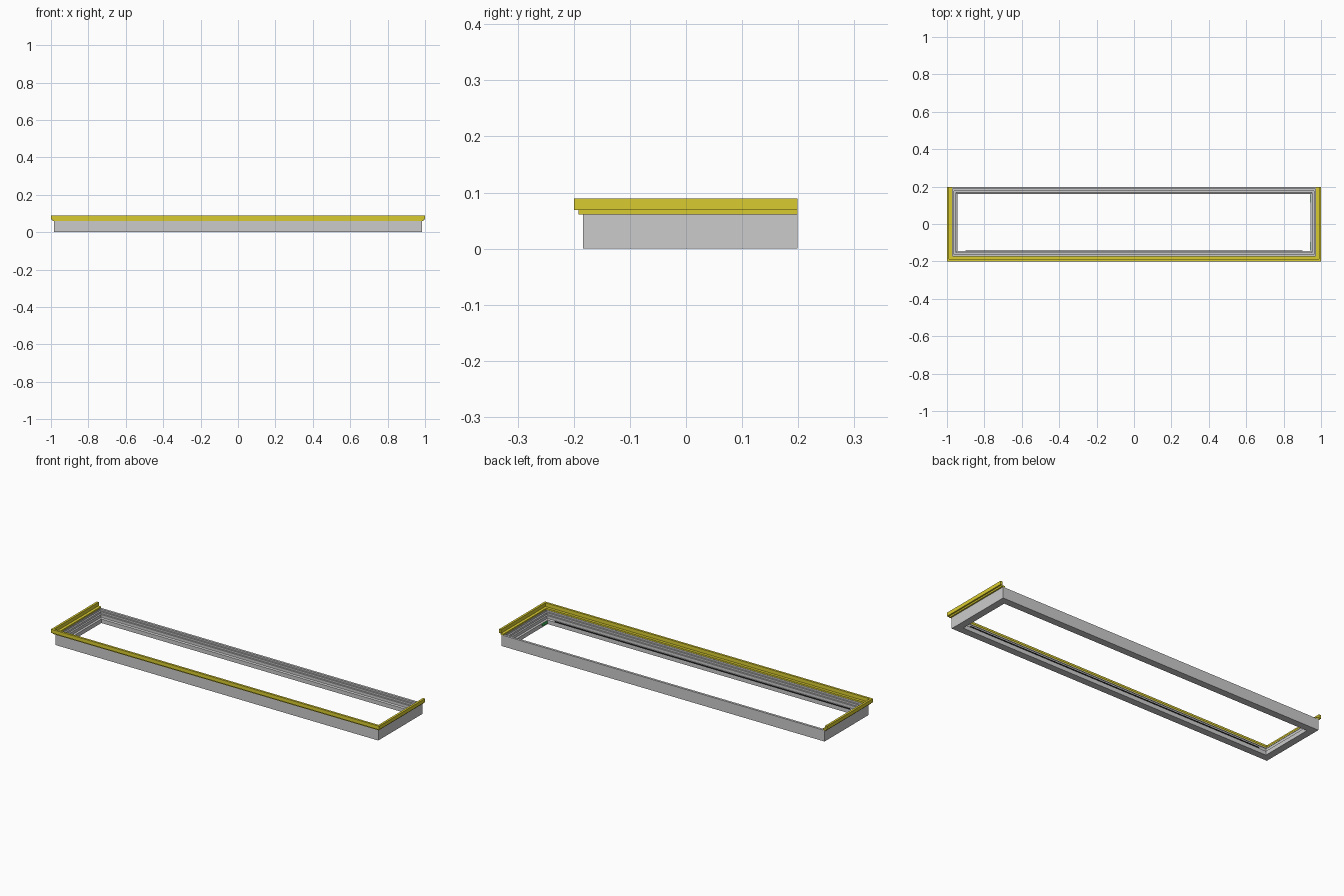
import bpy, bmesh
from mathutils import Vector

if "Cube" in bpy.data.objects:
    bpy.data.objects.remove(bpy.data.objects["Cube"])

X, Y0, Y1 = 0.984, -0.184, 0.199   # outer rectangle of the frame


def material(name, color):
    m = bpy.data.materials.new(name)
    m.diffuse_color = color
    m.use_nodes = True
    m.node_tree.nodes["Principled BSDF"].inputs["Base Color"].default_value = m.diffuse_color
    return m


def finish(name, bm, mat=None):
    bmesh.ops.recalc_face_normals(bm, faces=bm.faces)
    me = bpy.data.meshes.new(name)
    bm.to_mesh(me)
    bm.free()
    if mat:
        me.materials.append(mat)
    ob = bpy.data.objects.new(name, me)
    bpy.context.collection.objects.link(ob)
    return ob


def sweep(name, profile, corner, closed, mat=None):
    """Mitred sweep of (inset, z) points; corner(inset) gives path corners."""
    bm = bmesh.new()
    rows = []
    for d, z in profile:
        rows.append([bm.verts.new((x, y, z)) for x, y in corner(d)])
    n, c = len(rows), len(rows[0])
    for i in range(n):
        a, b = rows[i], rows[(i + 1) % n]
        for j in range(c if closed else c - 1):
            k = (j + 1) % c
            bm.faces.new((a[j], a[k], b[k], b[j]))
    if not closed:
        bm.faces.new([r[0] for r in rows])
        bm.faces.new([r[-1] for r in rows])
    return finish(name, bm, mat)


def box(name, lo, hi, mat):
    bm = bmesh.new()
    bmesh.ops.create_cube(bm, size=1)
    lo, hi = Vector(lo), Vector(hi)
    for v in bm.verts:
        v.co = (lo + hi) / 2 + v.co * (hi - lo)
    return finish(name, bm, mat)


def ring(d):
    return [(-X + d, Y0 + d), (X - d, Y0 + d), (X - d, Y1 - d), (-X + d, Y1 - d)]


def three_sides(d):
    return [(-X + d, Y1), (-X + d, Y0 + d), (X - d, Y0 + d), (X - d, Y1)]


yellow = material("yellow", (0.70, 0.60, 0.03, 1))
black = material("black", (0.03, 0.03, 0.03, 1))
green = material("green", (0.05, 0.6, 0.1, 1))

# stepped grey frame
sweep("window_frame", [(0, 0), (0, .061), (.013, .061), (.013, .052), (.022, .052),
                       (.022, .042), (.031, .042), (.031, .026), (.039, .022), (.039, 0)],
      ring, True)

# yellow angle trim along the front and both ends: flange plus raised outer lip
sweep("edge_trim", [(-.008, .061), (-.008, .069), (-.016, .069), (-.016, .089),
                    (-.004, .089), (-.004, .069), (.011, .069), (.011, .061)],
      three_sides, False, yellow)

# dark gasket on the inner front edge
box("gasket", (-.9, -.148, .022), (.9, -.142, .027), black)

# small green packers on the right inner edge
for i, y in enumerate((-.118, .137)):
    box("packer_%d" % i, (.941, y - .022, .008), (.946, y + .022, .02), green)
